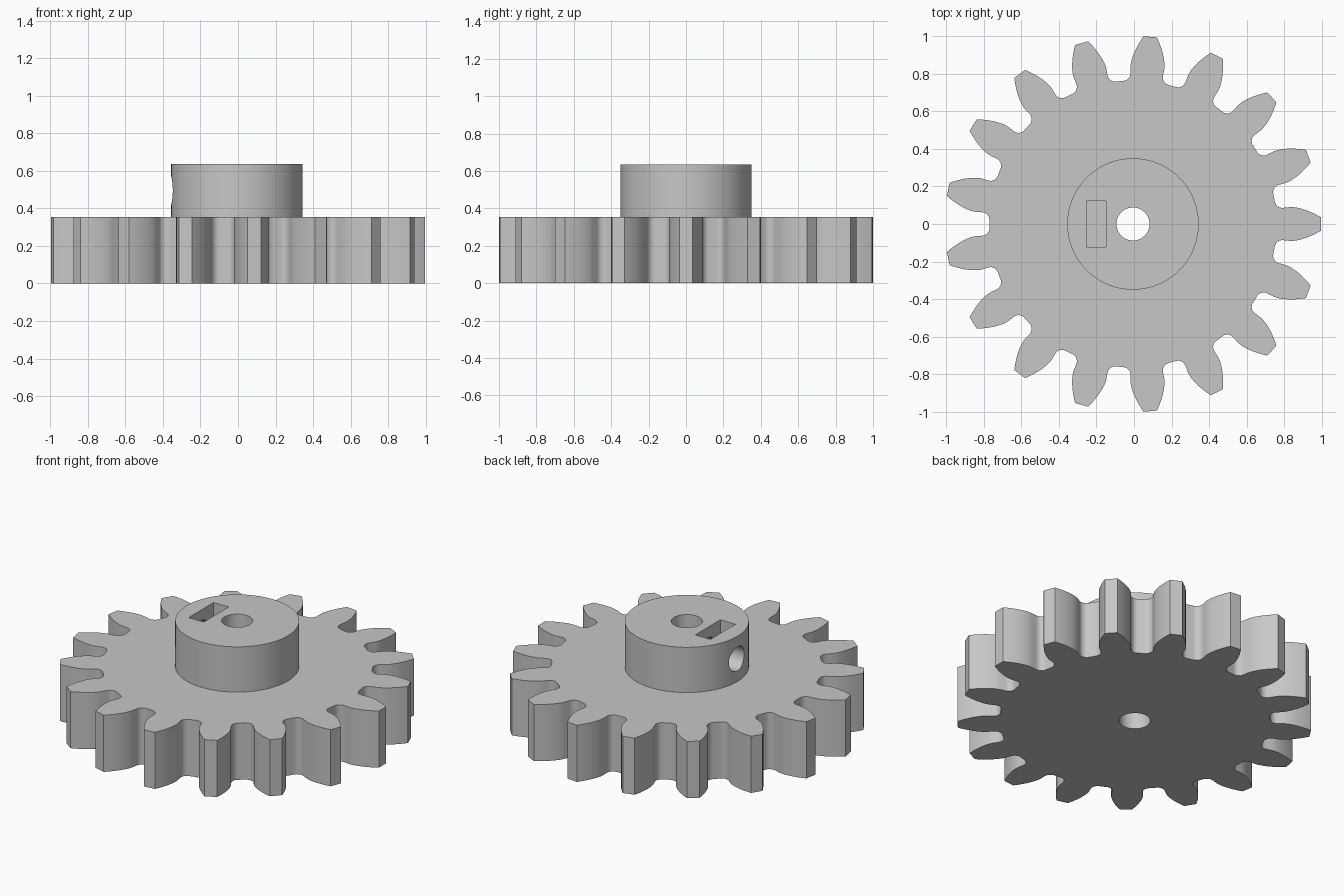
import bpy
import bmesh
from math import pi, sin, cos, acos, tan, sqrt

cube = bpy.data.objects.get("Cube")
if cube:
    bpy.data.objects.remove(cube, do_unlink=True)

TEETH = 17
TIP_R = 1.0016
MODULE = 2 * TIP_R / (TEETH + 2)
PITCH_R = MODULE * TEETH / 2
ROOT_R = PITCH_R - 1.25 * MODULE
PRESSURE = pi / 9
BASE_R = PITCH_R * cos(PRESSURE)
FILLET = 0.04
CENTRE_X = -0.0055
GEAR_H, HUB_H, HUB_R = 0.353, 0.635, 0.35
BORE_R, SCREW_R = 0.088, 0.075

grey = bpy.data.materials.new("plain grey")
grey.use_nodes = True
grey.diffuse_color = (0.57, 0.57, 0.57, 1)
grey.node_tree.nodes["Principled BSDF"].inputs["Base Color"].default_value = grey.diffuse_color


def involute(a):
    return tan(a) - a


def half_tooth():
    """(radius, angle from tooth centre) from the valley up to the tip."""
    base_angle = pi / (2 * TEETH) + involute(PRESSURE)
    fillet_r = ROOT_R + FILLET
    fillet_angle = base_angle + FILLET / fillet_r
    pts = []
    # rounded root
    for i in range(9):
        t = i / 8 * pi / 2
        pts.append((fillet_r - FILLET * cos(t), fillet_angle - FILLET * sin(t) / fillet_r))
    # involute flank
    for i in range(11):
        r = BASE_R + (TIP_R - BASE_R) * i / 10
        pts.append((r, base_angle - involute(acos(min(1, BASE_R / r)))))
    return pts


def link(name, bm):
    bmesh.ops.recalc_face_normals(bm, faces=bm.faces[:])
    mesh = bpy.data.meshes.new(name)
    bm.to_mesh(mesh)
    bm.free()
    mesh.materials.append(grey)
    ob = bpy.data.objects.new(name, mesh)
    bpy.context.collection.objects.link(ob)
    return ob


def cylinder(name, r, z0, z1, sides=96):
    bpy.ops.mesh.primitive_cylinder_add(vertices=sides, radius=r, depth=z1 - z0,
                                        location=(CENTRE_X, 0, (z0 + z1) / 2))
    ob = bpy.context.object
    ob.name = name
    ob.data.materials.append(grey)
    return ob


def combine(target, tool, operation):
    mod = target.modifiers.new(tool.name, "BOOLEAN")
    mod.operation = operation
    mod.solver = "EXACT"
    mod.object = tool
    bpy.context.view_layer.objects.active = target
    bpy.ops.object.modifier_apply(modifier=mod.name)
    bpy.data.objects.remove(tool, do_unlink=True)


# Toothed wheel, one outline extruded upwards
flank = half_tooth()
bm = bmesh.new()
outline = []
for k in range(TEETH):
    mid = 2 * pi * k / TEETH
    side = [(r, mid - a) for r, a in flank] + [(r, mid + a) for r, a in reversed(flank)]
    outline += [bm.verts.new((CENTRE_X + r * cos(a), r * sin(a), 0)) for r, a in side]
base = bm.faces.new(outline)
top = bmesh.ops.extrude_face_region(bm, geom=[base])["geom"]
bmesh.ops.translate(bm, vec=(0, 0, GEAR_H),
                    verts=[v for v in top if isinstance(v, bmesh.types.BMVert)])
gear = link("gear_wheel_with_hub", bm)

# Hub and shaft bore
combine(gear, cylinder("hub", HUB_R, GEAR_H - 0.1, HUB_H), "UNION")
combine(gear, cylinder("shaft_bore", BORE_R, -0.1, HUB_H + 0.1, 64), "DIFFERENCE")

# Set screw hole from the bore out through the right side of the hub
screw = cylinder("screw_hole", SCREW_R, 0, 0.45, 48)
screw.location = (CENTRE_X - 0.225, 0, (GEAR_H + HUB_H) / 2)
screw.rotation_euler = (0, pi / 2, 0)
combine(gear, screw, "DIFFERENCE")

# Nut slot open at the top of the hub
slot_floor = 0.37
bpy.ops.mesh.primitive_cube_add(size=1, location=(-0.202, 0, (slot_floor + 0.7) / 2))
slot = bpy.context.object
slot.name = "nut_slot"
slot.scale = (0.104, 0.246, 0.7 - slot_floor)
slot.data.materials.append(grey)
combine(gear, slot, "DIFFERENCE")

# Smooth curved walls, keep corners crisp
bpy.ops.object.select_all(action="DESELECT")
gear.select_set(True)
bpy.context.view_layer.objects.active = gear
bpy.ops.object.shade_smooth_by_angle(angle=pi / 6)
